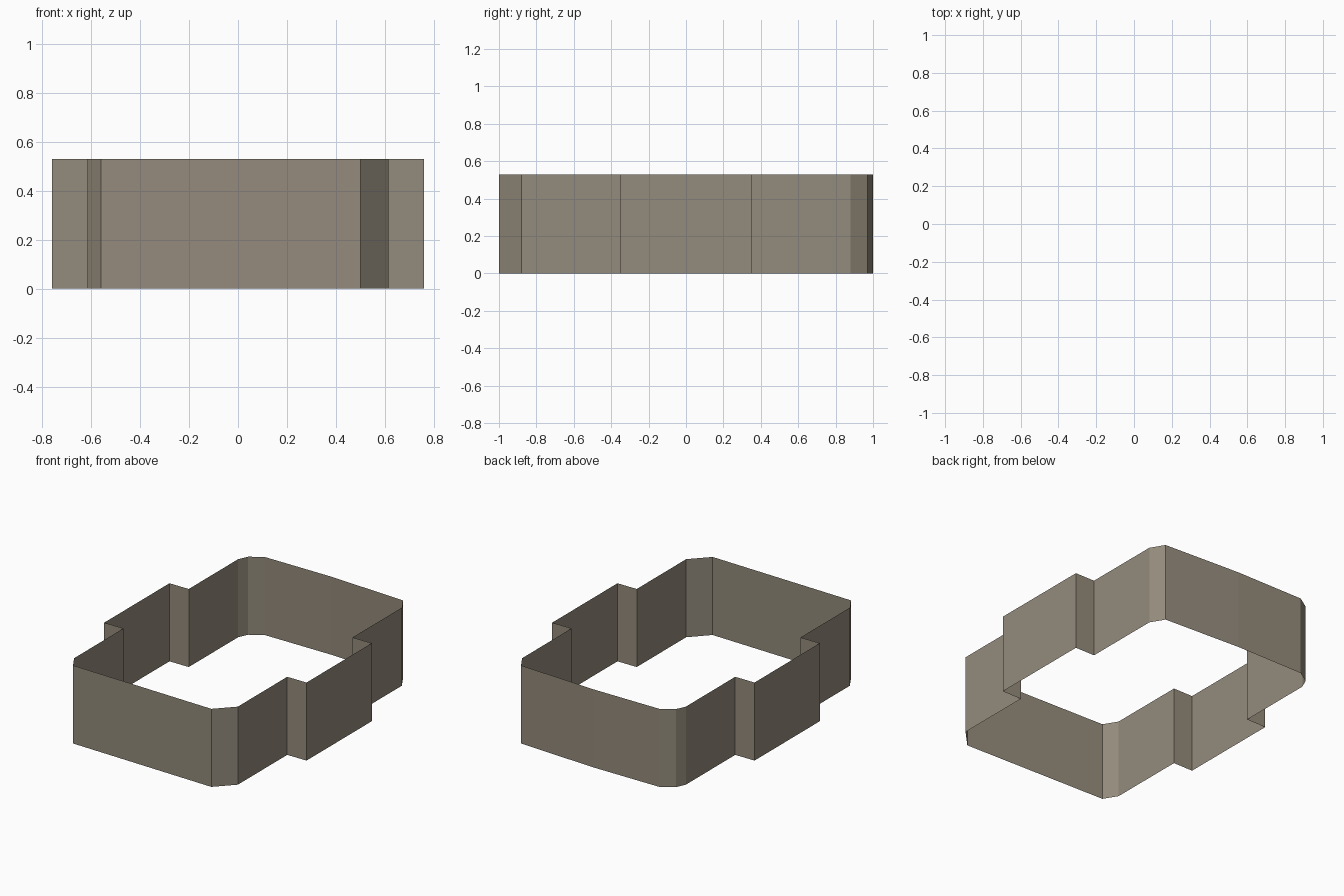
import bpy
import bmesh

if "Cube" in bpy.data.objects:
    bpy.data.objects.remove(bpy.data.objects["Cube"])

HEIGHT = 0.53

# Wall outline in plan, counter-clockwise from the front left corner
outline = [
    (-0.56, -0.97), (0.50, -1.00),                      # front wall
    (0.615, -0.88), (0.615, -0.35),                     # right side, front
    (0.76, -0.35), (0.76, 0.35),                        # right bay
    (0.615, 0.35), (0.615, 0.88),                       # right side, back
    (0.56, 0.97), (0.0, 1.0), (-0.50, 1.00),            # back wall, slightly bent
    (-0.585, 0.945), (-0.615, 0.88), (-0.615, 0.35),    # left side, back
    (-0.76, 0.35), (-0.76, -0.35),                      # left bay
    (-0.615, -0.35), (-0.615, -0.88),                   # left side, front
]

# Single stone colour
stone = bpy.data.materials.new("warm_grey_stone")
stone.diffuse_color = (0.296, 0.258, 0.202, 1.0)
stone.use_nodes = True
stone.node_tree.nodes["Principled BSDF"].inputs["Base Color"].default_value = stone.diffuse_color

# Open wall ring: one sheet of quads, no top or bottom
bm = bmesh.new()
low = [bm.verts.new((x, y, 0)) for x, y in outline]
high = [bm.verts.new((x, y, HEIGHT)) for x, y in outline]
for i in range(len(outline)):
    j = (i + 1) % len(outline)
    bm.faces.new((low[i], low[j], high[j], high[i]))

mesh = bpy.data.meshes.new("perimeter_wall")
bm.to_mesh(mesh)
bm.free()
mesh.materials.append(stone)
wall = bpy.data.objects.new("perimeter_wall", mesh)
bpy.context.collection.objects.link(wall)
